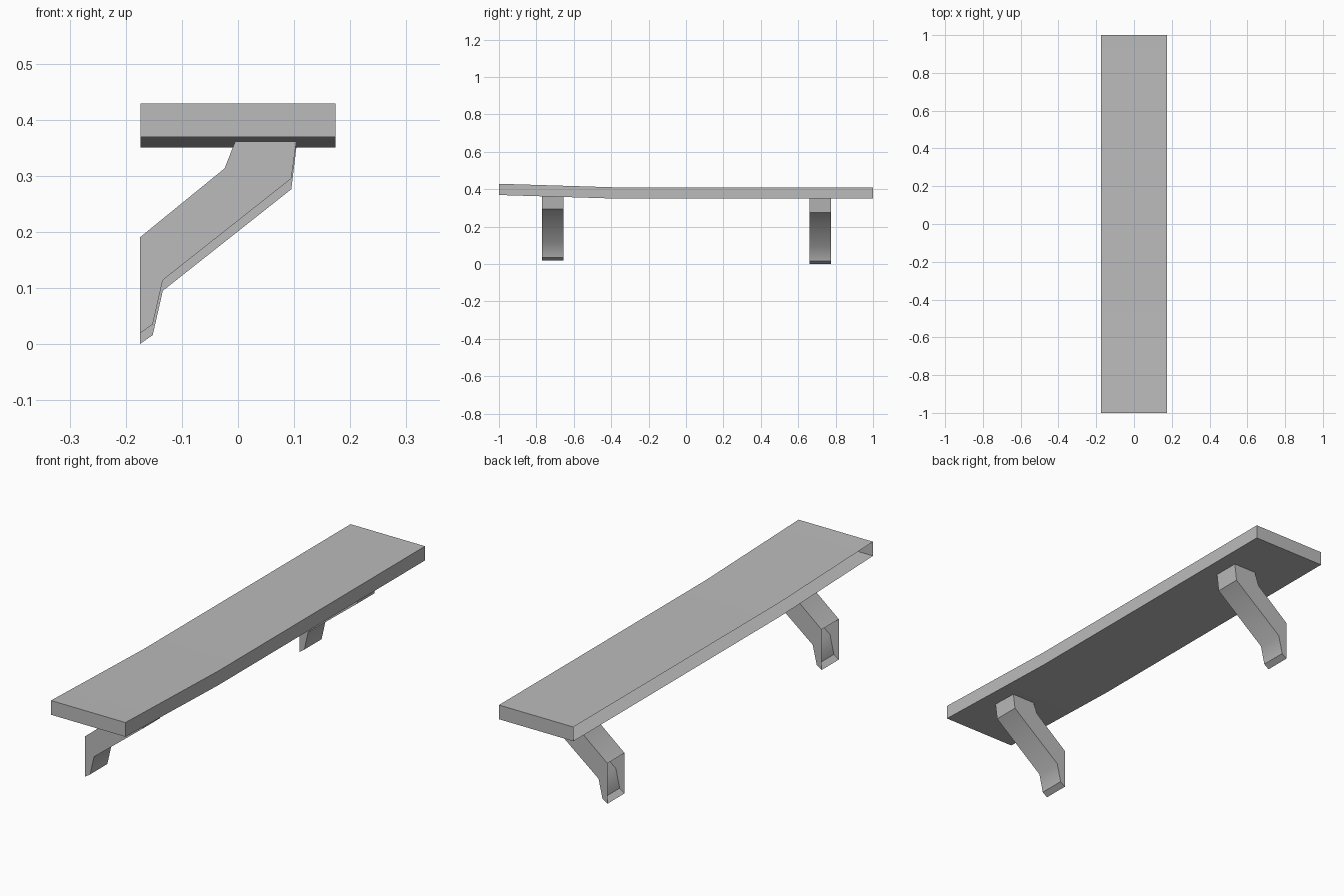
import bpy
import bmesh
import math
from mathutils import Vector

cube = bpy.data.objects.get("Cube")
if cube:
    bpy.data.objects.remove(cube, do_unlink=True)

grey = bpy.data.materials.new("plain grey")
grey.use_nodes = True
colour = (0.5, 0.5, 0.5, 1)
grey.diffuse_color = colour
grey.node_tree.nodes["Principled BSDF"].inputs["Base Color"].default_value = colour


def extrude_profile(name, profile, step, open_edges=(), far_cap_only=False):
    """Sweep a closed outline along step; walls in open_edges stay open."""
    bm = bmesh.new()
    near = [bm.verts.new(p) for p in profile]
    far = [bm.verts.new(Vector(p) + Vector(step)) for p in profile]
    n = len(near)
    for i in range(n):
        j = (i + 1) % n
        if i not in open_edges:
            bm.faces.new((near[i], near[j], far[j], far[i]))
    bm.faces.new(far)
    if not far_cap_only:
        bm.faces.new(near[::-1])
    bmesh.ops.recalc_face_normals(bm, faces=bm.faces)
    # The shell is open, so point the far cap outwards explicitly
    bm.faces.ensure_lookup_table()
    cap = next(f for f in bm.faces if set(f.verts) == set(far))
    if cap.normal.dot(Vector(step)) < 0:
        bmesh.ops.reverse_faces(bm, faces=bm.faces)
    mesh = bpy.data.meshes.new(name)
    bm.to_mesh(mesh)
    bm.free()
    mesh.materials.append(grey)
    obj = bpy.data.objects.new(name, mesh)
    bpy.context.collection.objects.link(obj)
    bpy.ops.object.select_all(action="DESELECT")
    obj.select_set(True)
    bpy.context.view_layer.objects.active = obj
    bpy.ops.object.shade_smooth_by_angle(angle=math.radians(40))
    return obj


# Shelf board: slightly raised at the front end, open on the wall side
half_width = 0.174
top_line = [(-1, 0.429), (-0.38, 0.41), (1, 0.41)]
thickness = 0.06
outline = top_line + [(y, z - thickness) for y, z in reversed(top_line)]
extrude_profile("shelf_board", [(-half_width, y, z) for y, z in outline],
                (2 * half_width, 0, 0), far_cap_only=True)

# Brackets: cranked arms, open at the wall plate and under the board
lower = [(-0.175, 0), (-0.152, 0.016), (-0.134, 0.095), (0.095, 0.276)]
upper = [(-0.024, 0.294), (-0.175, 0.171)]
for name, y, lift, top in (("front_bracket", -0.77, 0.019, 0.361),
                           ("back_bracket", 0.66, 0, 0.35)):
    side = [(x, z + lift) for x, z in lower]
    side += [(0.104, top), (-0.005, top)]
    side += [(x, z + lift) for x, z in upper]
    extrude_profile(name, [(x, y, z) for x, z in side], (0, 0.115, 0),
                    open_edges=(4, 7))
